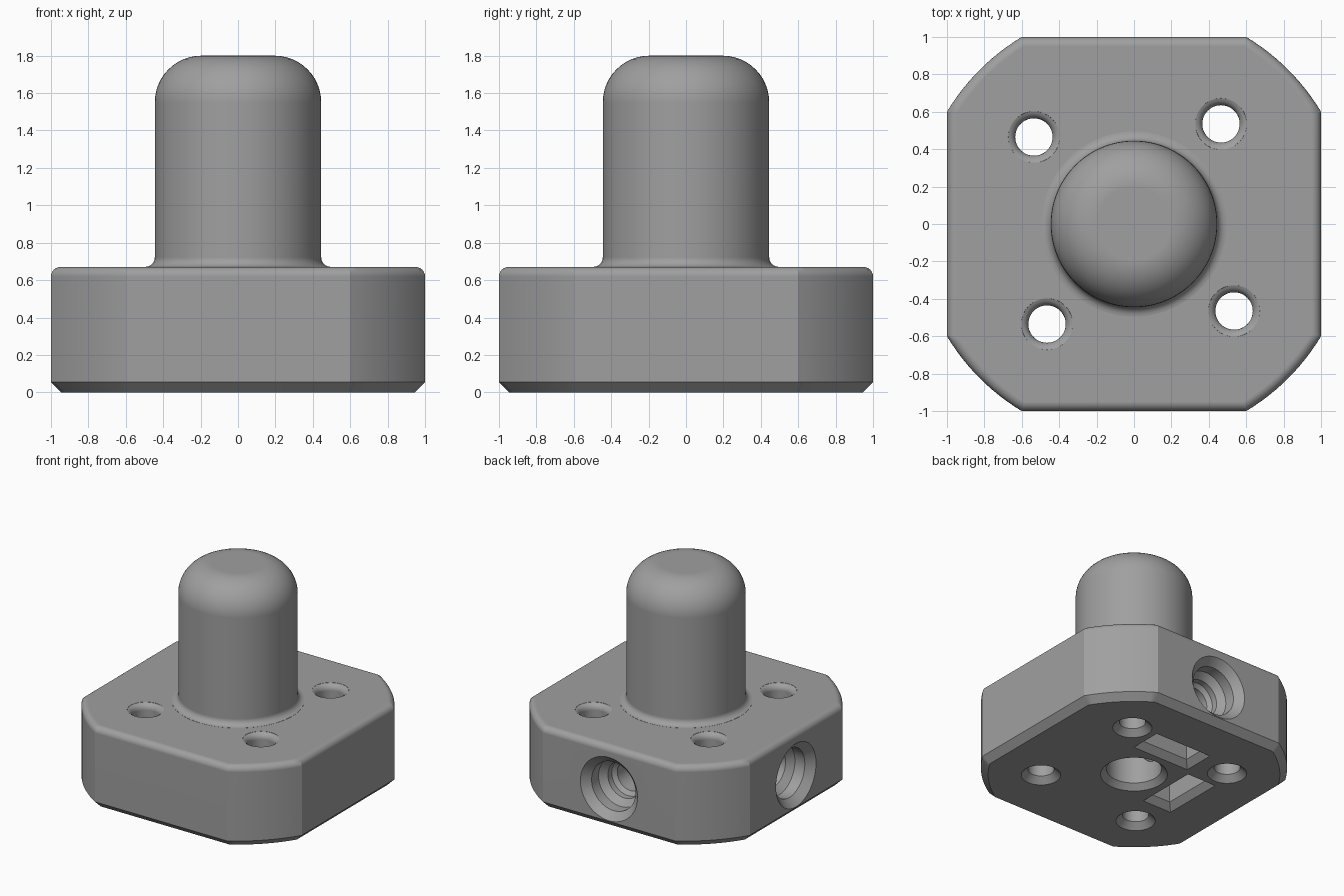
import bpy, bmesh, math
from mathutils import Matrix

if "Cube" in bpy.data.objects:
    bpy.data.objects.remove(bpy.data.objects["Cube"])

grey = bpy.data.materials.new("mid_grey")
grey.diffuse_color = (0.35, 0.35, 0.35, 1)
grey.use_nodes = True
grey.node_tree.nodes["Principled BSDF"].inputs["Base Color"].default_value = grey.diffuse_color


def loft(name, rings, matrix=None):
    """Skin a stack of equal-length point rings and cap both ends."""
    bm = bmesh.new()
    rows = [[bm.verts.new(p) for p in ring] for ring in rings]
    n = len(rows[0])
    for a, b in zip(rows, rows[1:]):
        for i in range(n):
            j = (i + 1) % n
            bm.faces.new((a[i], a[j], b[j], b[i]))
    bm.faces.new(rows[0][::-1])
    bm.faces.new(rows[-1])
    if matrix:
        bm.transform(matrix)
    bmesh.ops.recalc_face_normals(bm, faces=bm.faces)
    me = bpy.data.meshes.new(name)
    bm.to_mesh(me)
    bm.free()
    me.materials.append(grey)
    ob = bpy.data.objects.new(name, me)
    bpy.context.collection.objects.link(ob)
    return ob


def revolve(name, profile, matrix=None, seg=48):
    turn = [2 * math.pi * i / seg for i in range(seg)]
    return loft(name, [[(r * math.cos(t), r * math.sin(t), z) for t in turn]
                       for r, z in profile], matrix)


def plate_ring(d, z, n=12):
    """Square with arc corners, moved inward by d."""
    h, rad = 1 - d, math.hypot(1, 0.6) - d
    a0 = math.acos(h / rad)
    span = math.pi / 2 - 2 * a0
    return [(rad * math.cos(t), rad * math.sin(t), z)
            for k in range(4) for i in range(n + 1)
            for t in [k * math.pi / 2 + a0 + span * i / n]]


def rect_ring(x, y, z):
    return [(-x, -y, z), (x, -y, z), (x, y, z), (-x, y, z)]


def combine(body, tool, op):
    mod = body.modifiers.new(op, 'BOOLEAN')
    mod.operation, mod.object, mod.solver = op, tool, 'EXACT'
    bpy.context.view_layer.objects.active = body
    bpy.ops.object.modifier_apply(modifier=mod.name)
    bpy.data.objects.remove(tool)


def arc(steps):
    return [math.pi / 2 * i / steps for i in range(steps + 1)]


# base plate: chamfered below, rounded above
H = 0.67
body = loft("mounting_base_with_pin",
            [plate_ring(0.055, 0), plate_ring(0, 0.055)] +
            [plate_ring(0.05 * (1 - math.cos(t)), H - 0.05 + 0.05 * math.sin(t))
             for t in arc(6)])

# round pin with a collar fillet and a domed edge
pin = [(0.495, 0.4)]
pin += [(0.495 - 0.05 * math.sin(t), H + 0.051 - 0.05 * math.cos(t)) for t in arc(6)]
pin += [(0.195 + 0.25 * math.cos(t), 1.55 + 0.25 * math.sin(t)) for t in arc(12)]
combine(body, revolve("pin", pin, seg=96), 'UNION')

# central blind bore
combine(body, revolve("bore", [(0.265, -0.01), (0.21, 0.045), (0.21, 1.2)], seg=64),
        'DIFFERENCE')

# four bolt holes, chamfered below and rounded above
bolt = [(0.16, -0.01), (0.1, 0.05)]
bolt += [(0.15 - 0.05 * math.cos(t), H - 0.05 + 0.05 * math.sin(t)) for t in arc(6)[:-1]]
bolt += [(0.145, H + 0.03)]
for k in range(4):
    spot = Matrix.Rotation(k * math.pi / 2, 4, 'Z') @ Matrix.Translation((0.535, -0.465, 0))
    combine(body, revolve("bolt_hole", bolt, spot), 'DIFFERENCE')

# stepped screw holes and nut pockets on the back and left
screw = [(0.12, 0), (0.12, 0.72), (0.15, 0.75), (0.15, 0.8), (0.2, 0.85),
         (0.2, 0.94), (0.275, 1.015)]
for k in range(2):
    side = Matrix.Rotation(k * math.pi / 2, 4, 'Z')
    outward = Matrix.Translation((0, 0, 0.32)) @ Matrix.Rotation(-math.pi / 2, 4, 'X')
    combine(body, revolve("screw_hole", screw, side @ outward), 'DIFFERENCE')
    pocket = [rect_ring(0.275, 0.145, -0.01), rect_ring(0.215, 0.085, 0.05),
              rect_ring(0.215, 0.085, 0.53)]
    combine(body, loft("nut_pocket", pocket, side @ Matrix.Translation((0, 0.45, 0))),
            'DIFFERENCE')

# smooth rounded areas, keep chamfers crisp
bpy.ops.object.select_all(action='DESELECT')
body.select_set(True)
bpy.context.view_layer.objects.active = body
bpy.ops.object.shade_smooth_by_angle(angle=math.radians(25))
weighted = body.modifiers.new("weighted_normals", 'WEIGHTED_NORMAL')
weighted.keep_sharp = True
